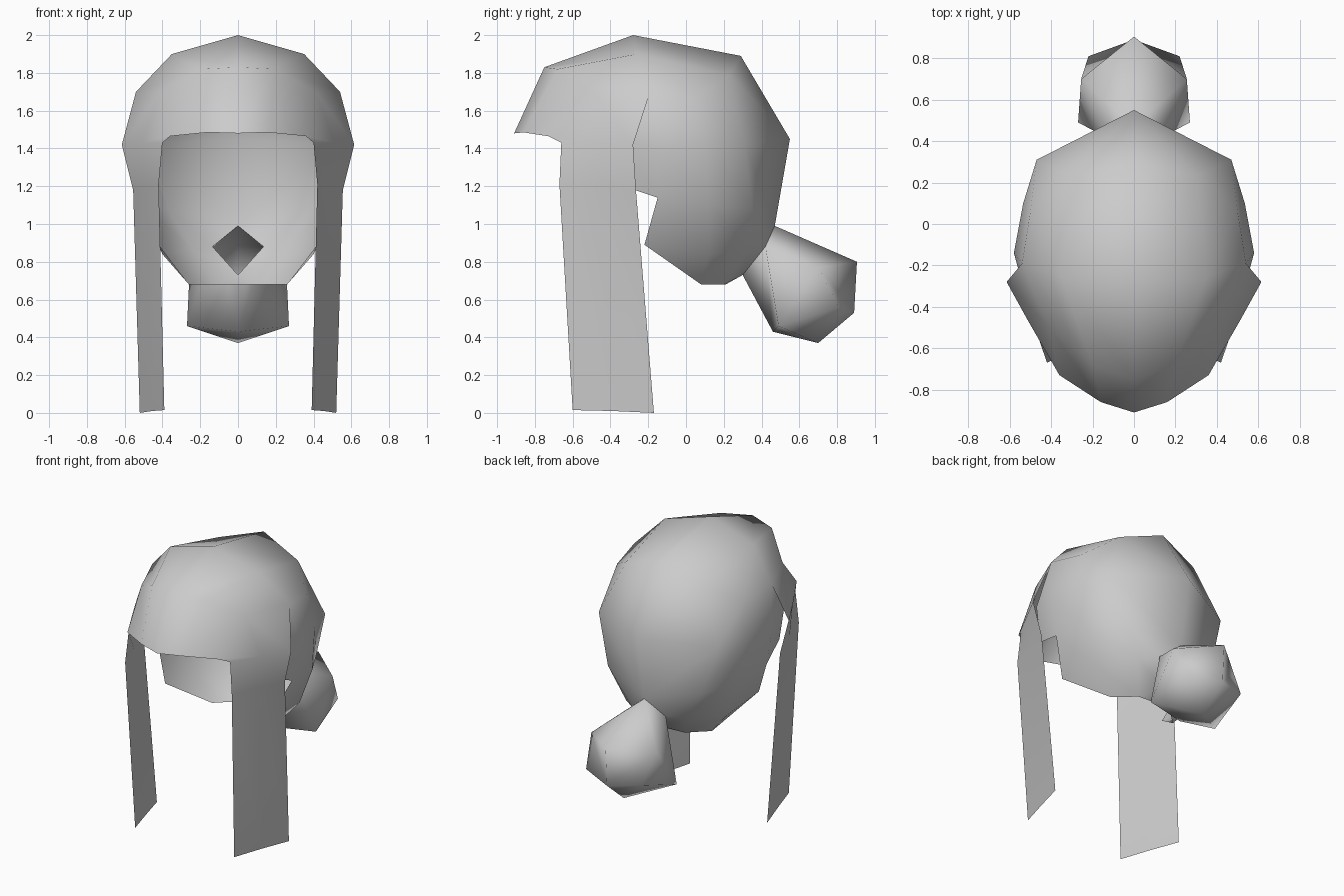
import bpy, bmesh
from mathutils import Vector

if "Cube" in bpy.data.objects:
    bpy.data.objects.remove(bpy.data.objects["Cube"])

grey = bpy.data.materials.new("hair_grey")
grey.diffuse_color = (0.6, 0.6, 0.6, 1)
grey.use_nodes = True
grey.node_tree.nodes["Principled BSDF"].inputs["Base Color"].default_value = grey.diffuse_color


def rows(*lines):
    """Quads between consecutive rows of points; repeated points give triangles."""
    return [(a[i], a[i + 1], b[i + 1], b[i])
            for a, b in zip(lines, lines[1:]) for i in range(len(a) - 1)]


def part(name, faces, centre):
    """Half a sheet, facing away from centre, mirrored across x."""
    bm, known = bmesh.new(), {}
    for face in faces:
        pts = list(dict.fromkeys(face))
        for p in pts:
            if p not in known:
                known[p] = bm.verts.new(p)
        bm.faces.new([known[p] for p in pts])
    bmesh.ops.recalc_face_normals(bm, faces=bm.faces)
    out = sum(f.normal.dot(f.calc_center_median() - Vector(centre)) * f.calc_area()
              for f in bm.faces)
    if out < 0:
        bmesh.ops.reverse_faces(bm, faces=bm.faces)
    for f in bm.faces:
        f.smooth = True
    mesh = bpy.data.meshes.new(name)
    bm.to_mesh(mesh)
    bm.free()
    mesh.materials.append(grey)
    ob = bpy.data.objects.new(name, mesh)
    bpy.context.collection.objects.link(ob)
    mod = ob.modifiers.new("mirror", 'MIRROR')
    mod.use_mirror_merge = True
    mod.merge_threshold = 0.001


# Shared points: the diamond gap where the bun joins the head
gap_top, gap_side, gap_low = (0, .47, .99), (.135, .42, .88), (0, .30, .73)

# Fringe and crown, each row from the centre line to the side
fringe = [(0, -.91, 1.48), (.16, -.86, 1.485), (.36, -.73, 1.465), (.40, -.66, 1.43)]
brow = [(0, -.75, 1.83), (.20, -.68, 1.82), (.41, -.50, 1.70), (.51, -.47, 1.43)]
crown = [(0, -.28, 2.0), (.35, -.26, 1.90), (.54, -.19, 1.70), (.615, -.28, 1.42)]
rear = [(0, .29, 1.89), (.31, .23, 1.79), (.50, .06, 1.66)]

# Back of the head, each row from the front edge to the back centre
rim = [crown[2], crown[2], rear[2], rear[1], rear[0]]
middle = [(.52, -.36, 1.45), (.58, -.14, 1.40), (.535, .10, 1.42), (.47, .31, 1.42), (0, .55, 1.45)]
ear = [(.47, -.38, 1.215), (.53, -.15, 1.14), (.50, .12, 1.10), (.37, .35, 1.08), gap_top]
nape = [(.42, -.22, .89), (.40, .12, .84), (.24, .33, .86), gap_side]
hem = [(.26, .08, .68), (.26, .08, .68), (.13, .20, .68), gap_low]

cap = rows(fringe, brow, crown) + rows(crown[:3], rear) + rows(rim, middle, ear)
cap += rows(ear[1:], nape, hem) + [(hem[2], gap_low, (0, .21, .68))]

# Long side locks hanging from the temples
temple = [fringe[3], brow[3], crown[3]]
cheek = [(.42, -.67, 1.21), (.49, -.465, 1.20), (.555, -.265, 1.18)]
tip = [(.39, -.60, .015), (.455, -.385, .01), (.52, -.17, 0)]
cap += rows(temple, cheek, tip)
part("hair_cap_with_side_locks", cap, (0, -.1, 1.2))

# Bun at the back
upper, lower, back = (.255, .70, .77), (.27, .49, .46), (.22, .81, .56)
end_top, end_low = (0, .905, .80), (0, .89, .53)
under, base = (0, .46, .43), (0, .70, .37)
part("bun", [
    (gap_top, gap_side, upper, end_top), (gap_side, lower, upper),
    (gap_side, gap_low, under, lower), (lower, under, base),
    (upper, lower, back), (lower, base, back),
    (upper, back, end_low, end_top), (back, base, end_low),
], (0, .62, .65))
